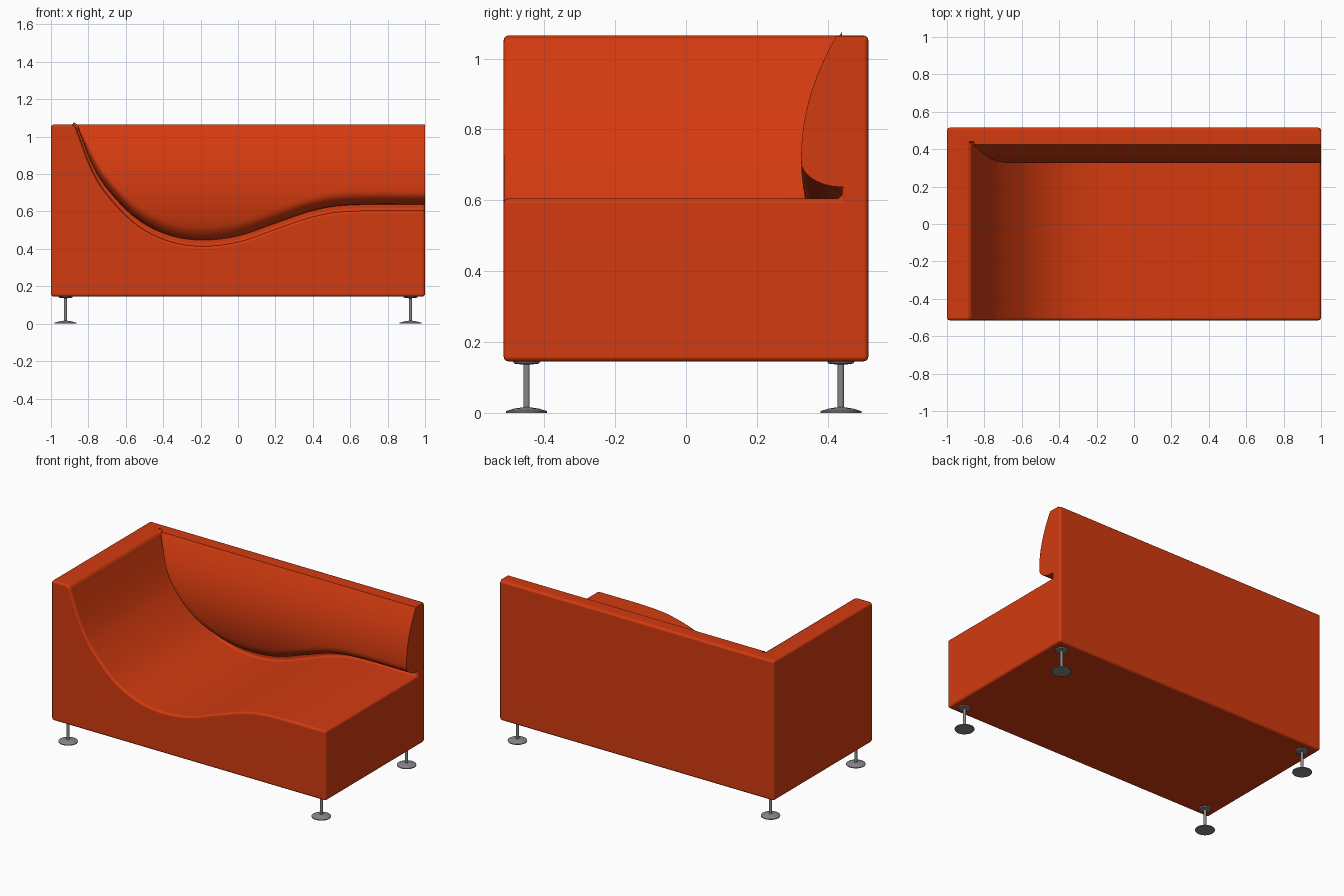
import bpy, bmesh, math
from mathutils import Vector

cube = bpy.data.objects.get("Cube")
if cube:
    bpy.data.objects.remove(cube, do_unlink=True)


def material(name, rgb, rough):
    m = bpy.data.materials.new(name)
    m.use_nodes = True
    m.diffuse_color = (*rgb, 1)
    bsdf = next(n for n in m.node_tree.nodes if n.type == 'BSDF_PRINCIPLED')
    bsdf.inputs["Base Color"].default_value = (*rgb, 1)
    bsdf.inputs["Roughness"].default_value = rough
    return m


FABRIC = material("orange fabric", (0.65, 0.043, 0.005), 0.8)
METAL = material("grey metal", (0.25, 0.25, 0.27), 0.4)


def finish(name, bm, mat):
    bmesh.ops.recalc_face_normals(bm, faces=bm.faces)
    mesh = bpy.data.meshes.new(name)
    bm.to_mesh(mesh)
    bm.free()
    mesh.materials.append(mat)
    ob = bpy.data.objects.new(name, mesh)
    bpy.context.collection.objects.link(ob)
    return ob


def smooth(ob, degrees):
    bpy.ops.object.select_all(action='DESELECT')
    ob.select_set(True)
    bpy.context.view_layer.objects.active = ob
    bpy.ops.object.shade_smooth_by_angle(angle=math.radians(degrees))


def spline(points, steps):
    """Catmull-Rom curve through 2D points."""
    p = [Vector(q) for q in points]
    p = [2 * p[0] - p[1]] + p + [2 * p[-1] - p[-2]]
    out = []
    for a, b, c, d in zip(p, p[1:], p[2:], p[3:]):
        for i in range(steps):
            t = i / steps
            out.append(0.5 * (2 * b + (c - a) * t + (2 * a - 5 * b + 4 * c - d) * t * t
                              + (3 * b - a - 3 * c + d) * t ** 3))
    return out + [p[-2]]


W, D, BOTTOM, TOP, PANEL = 1.0, 0.515, 0.145, 1.065, 0.44

# Wavy lounge line from the top of the arm to the open end
wave = spline([(-0.89, TOP), (-0.868, 1.05), (-0.85, 1.0), (-0.78, 0.82),
               (-0.7, 0.69), (-0.55, 0.535), (-0.38, 0.445), (-0.2, 0.415),
               (0, 0.437), (0.2, 0.505), (0.4, 0.572), (0.6, 0.602), (W, 0.605)], 6)

# Body: seat, arm and back panel in one shell
bm = bmesh.new()
v = lambda x, y, z: bm.verts.new((x, y, z))
front = [v(p.x, -D, p.y) for p in wave]
inner = [v(p.x, PANEL, p.y) for p in wave]
fl, fr, bl, br = (v(x, y, BOTTOM) for y in (-D, D) for x in (-W, W))
tfl, tbl, tbr = v(-W, -D, TOP), v(-W, D, TOP), v(W, D, TOP)
tpr = v(W, PANEL, TOP)
bm.faces.new([fl, fr] + front[::-1] + [tfl])
for i in range(len(wave) - 1):
    bm.faces.new([front[i], front[i + 1], inner[i + 1], inner[i]])
bm.faces.new(inner + [tpr])
bm.faces.new([tfl, front[0], inner[0], tpr, tbr, tbl])
bm.faces.new([fr, br, tbr, tpr, inner[-1], front[-1]])
bm.faces.new([fl, tfl, tbl, bl])
bm.faces.new([fl, bl, br, fr])
bm.faces.new([bl, tbl, tbr, br])
body = finish("body", bm, FABRIC)
for poly in body.data.polygons:
    poly.use_smooth = True
bevel = body.modifiers.new("rounded edges", 'BEVEL')
bevel.width = 0.015
bevel.segments = 3
bevel.limit_method = 'ANGLE'
bevel.angle_limit = math.radians(50)
bevel.use_clamp_overlap = False
body.modifiers.new("flat shading", 'WEIGHTED_NORMAL')

# Back cushion: bulging section lofted along the lounge line
bm = bmesh.new()
TOPC, ROWS = TOP - 0.001, 24
rings = []
for p in wave:
    low = p.y + 0.032
    if low > TOPC - 0.01:
        continue
    x = min(p.x, W - 0.001)
    lip = min(0.07, (TOPC - low) * 0.5)
    ring = [bm.verts.new((x, 0.5, low))]
    for i in range(ROWS + 1):
        z = low + (TOPC - low) * (i / ROWS) ** 1.6
        y = 0.325 + 0.1 * ((z - 0.72) / 0.345) ** 2
        u = min(1, (z - low) / lip)
        y += (PANEL - y) * (1 - math.sqrt(1 - (1 - u) ** 2))
        ring.append(bm.verts.new((x, y, z)))
    ring.append(bm.verts.new((x, 0.5, TOPC)))
    rings.append(ring)
for a, b in zip(rings, rings[1:]):
    for i in range(len(a)):
        j = (i + 1) % len(a)
        bm.faces.new([a[i], a[j], b[j], b[i]])
bm.faces.new(rings[0])
bm.faces.new(rings[-1])
smooth(finish("back_cushion", bm, FABRIC), 40)

# Legs: lathed foot, post and mounting flange
LEG = [(0, 0), (0.058, 0), (0.058, 0.005), (0.035, 0.012), (0.009, 0.016),
       (0.009, 0.136), (0.035, 0.139), (0.04, 0.147), (0, 0.147)]
for side, x in (("right", -0.922), ("left", 0.922)):
    for end, y in (("front", -0.45), ("back", 0.437)):
        bm = bmesh.new()
        verts = [bm.verts.new((r, 0, z)) for r, z in LEG]
        edges = [bm.edges.new(e) for e in zip(verts, verts[1:])]
        bmesh.ops.spin(bm, geom=verts + edges, axis=(0, 0, 1), cent=(0, 0, 0),
                       angle=math.tau, steps=24)
        bmesh.ops.remove_doubles(bm, verts=bm.verts, dist=0.0002)
        leg = finish(f"{end}_{side}_leg", bm, METAL)
        leg.location = (x, y, 0)
        smooth(leg, 35)
